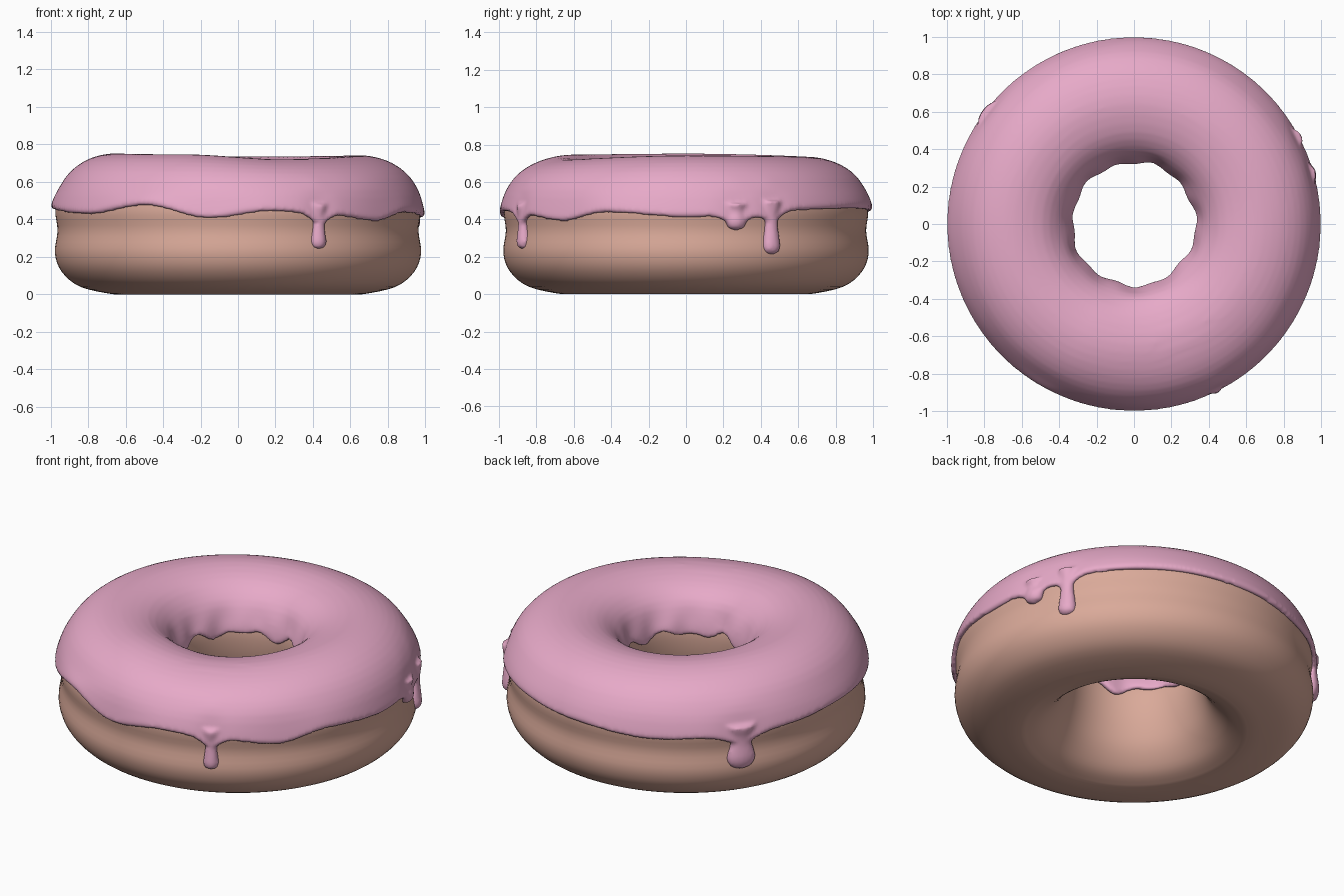
import bpy, bmesh, math

if "Cube" in bpy.data.objects:
    bpy.data.objects.remove(bpy.data.objects["Cube"])


def catmull(pts, n):
    """Closed smooth curve through the points, n samples per span."""
    out, m = [], len(pts)
    for i in range(m):
        a, b, c, d = (pts[(i + k) % m] for k in (-1, 0, 1, 2))
        for s in range(n):
            t = s / n
            out.append(tuple(0.5 * (2 * q + (r - p) * t + (2 * p - 5 * q + 4 * r - u) * t * t
                                    + (3 * q - p - 3 * r + u) * t ** 3)
                             for p, q, r, u in zip(a, b, c, d)))
    return out


def around(table, deg):
    """Smooth periodic lookup of (angle, value) pairs."""
    deg = (deg + 180) % 360 - 180
    ring = table + [(table[0][0] + 360, table[0][1])]
    for (a, u), (b, v) in zip(ring, ring[1:]):
        if a <= deg <= b:
            t = (deg - a) / (b - a)
            return u + (v - u) * t * t * (3 - 2 * t)
    return table[0][1]


def bridge(bm, rings, closed):
    count = len(rings)
    for i in range(count if closed else count - 1):
        p, q = rings[i], rings[(i + 1) % count]
        for j in range(len(p)):
            k = (j + 1) % len(p)
            bm.faces.new((p[j], q[j], q[k], p[k]))


def revolve(bm, profile_at, steps):
    rings = []
    for i in range(steps):
        a = 2 * math.pi * i / steps
        rings.append([bm.verts.new((r * math.cos(a), r * math.sin(a), max(z, 0)))
                      for r, z in profile_at(math.degrees(a))])
    bridge(bm, rings, True)


def finish(bm, name, color):
    bmesh.ops.recalc_face_normals(bm, faces=bm.faces)
    me = bpy.data.meshes.new(name)
    bm.to_mesh(me)
    bm.free()
    me.polygons.foreach_set("use_smooth", [True] * len(me.polygons))
    mat = bpy.data.materials.new(name)
    mat.diffuse_color = color
    mat.use_nodes = True
    mat.node_tree.nodes["Principled BSDF"].inputs["Base Color"].default_value = mat.diffuse_color
    me.materials.append(mat)
    ob = bpy.data.objects.new(name, me)
    bpy.context.collection.objects.link(ob)
    return ob


# Dough ring with a pinched waist and flat base
DOUGH = [(.66, 0), (.84, .04), (.94, .12), (.977, .22), (.963, .34), (.974, .45), (.94, .56),
         (.86, .65), (.75, .70), (.64, .715), (.49, .68), (.40, .59), (.36, .48), (.355, .38),
         (.375, .26), (.42, .14), (.50, .045), (.59, .005)]
bm = bmesh.new()
dough_loop = catmull(DOUGH, 4)
revolve(bm, lambda deg: dough_loop, 128)
finish(bm, "dough", (.70, .40, .32, 1))

# Icing: height of the outer edge and of the crown, by angle
EDGE = [(-180, .46), (-143, .435), (-120, .48), (-99, .415), (-80, .45), (-60, .43), (-42, .40),
        (-26, .445), (0, .42), (20, .435), (33, .455), (64, .465), (85, .455), (114, .43),
        (137, .44), (155, .445)]
CROWN = [(-180, .752), (-115, .747), (-70, .722), (0, .742), (90, .735)]
# Drips: angle, half width, tip height
DRIPS = [(-63.7, .044, .24), (16, .058, .34), (28, .052, .21), (143, .082, .225)]


def icing_profile(deg):
    ze, top = around(EDGE, deg), around(CROWN, deg) - .745
    for ang, w, tip in DRIPS:
        d = math.radians((deg - ang + 180) % 360 - 180)
        ze -= .05 * math.exp(-(d / (1.5 * w)) ** 2)
    a = math.radians(deg)
    zi = .455 + .015 * math.sin(7 * a) + .012 * math.sin(11 * a + 1)
    ri = .327 + .006 * math.sin(11 * a) + .005 * math.sin(5 * a + 2)
    pts = [(ri, zi), (ri + .015, .53), (.39, .63), (.49, .711 + top * .8), (.64, .745 + top),
           (.78, .722 + top), (.89, .656 + top * .5), (.96, .56), (.995, ze + .025), (.993, ze),
           (.968, ze), (.93, .56), (.86, .636), (.76, .69), (.64, .708), (.49, .675),
           (.41, .6), (.366, .51), (.355, zi)]
    return catmull(pts, 3)


bm = bmesh.new()
revolve(bm, icing_profile, 360)

# Drips running down the side, with a narrow neck and a round end
WIDTHS = [1.1, .9, .74, .72, .78, .9, 1, .98, .75, .05]
for ang, w, tip in DRIPS:
    a = math.radians(ang)
    start = around(EDGE, ang) + .05
    rings = []
    for i, f in enumerate(WIDTHS):
        t = i / (len(WIDTHS) - 1)
        if i >= 6:                      # circular end of the bulb
            h = tip + w * (1 - (0, .35, .75, 1)[i - 6])
        else:
            h = start + (tip + w - start) * i / 6
        thick = min(w, .048) * min(f, 1) * .85
        ring = []
        for k in range(16):
            u = 2 * math.pi * k / 16
            r, s = .97 + thick * math.cos(u), w * f * math.sin(u)
            ring.append(bm.verts.new((r * math.cos(a) - s * math.sin(a),
                                      r * math.sin(a) + s * math.cos(a), h)))
        rings.append(ring)
    bridge(bm, rings, False)
    bm.faces.new(rings[0])
    bm.faces.new(rings[-1])

icing = finish(bm, "icing", (.80, .40, .58, 1))
# Fuse drips and sheet into one soft skin
rem = icing.modifiers.new("fuse", 'REMESH')
rem.mode = 'VOXEL'
rem.voxel_size = .0115
rem.use_smooth_shade = True
sm = icing.modifiers.new("soften", 'SMOOTH')
sm.factor = .5
sm.iterations = 5
